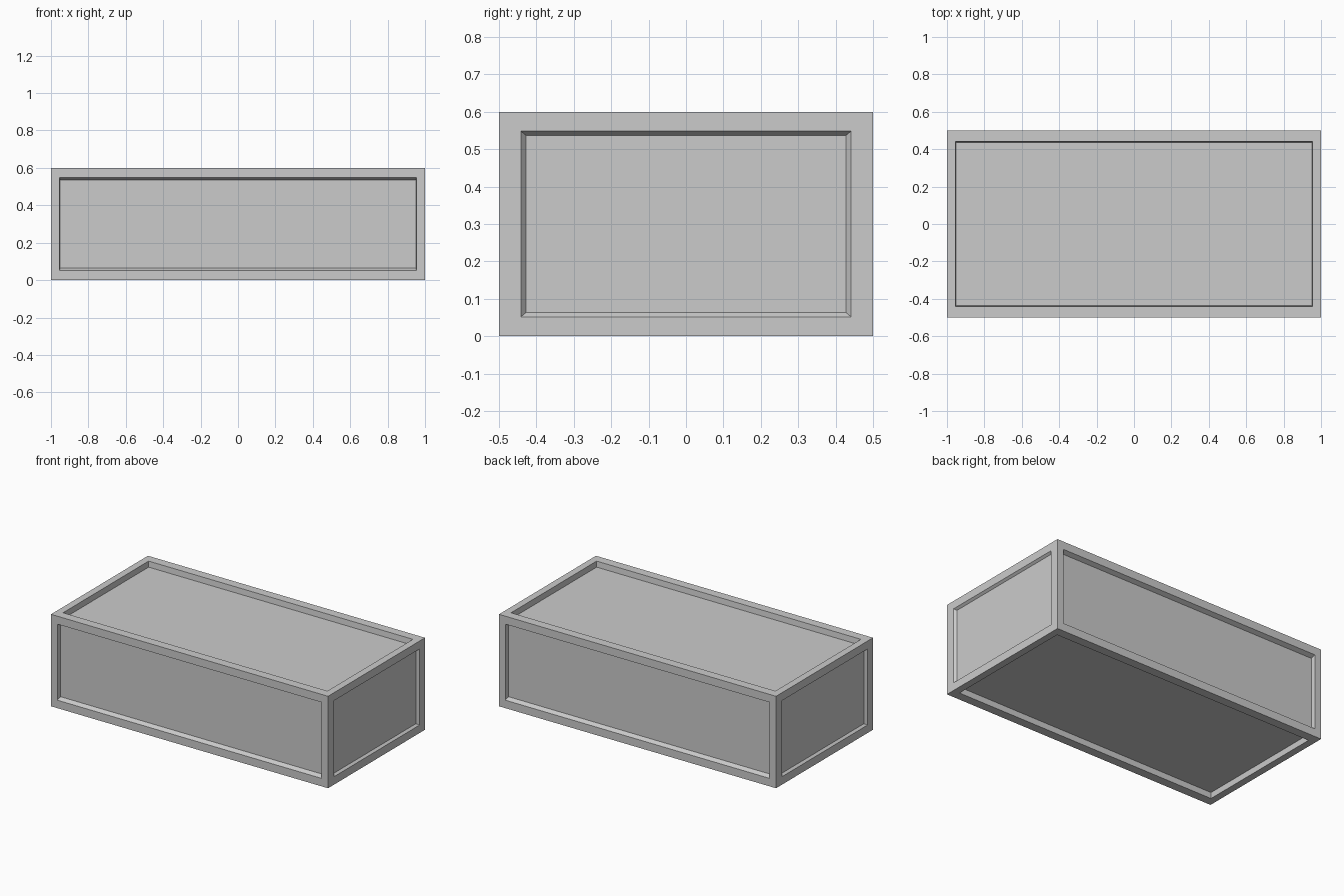
import bpy, bmesh
from mathutils import Vector

if "Cube" in bpy.data.objects:
    bpy.data.objects.remove(bpy.data.objects["Cube"])

HALF = Vector((1.0, 0.5, 0.3))            # half size of the box
FRAME = Vector((0.046, 0.059, 0.052))     # border width along each axis
DEPTH = (0.015, 0.028, 0.037)             # panel recess of the x, y and z faces
TAPER = ((0, 0.013, 0.011),               # narrowing of each recess toward its floor
         (0.003, 0, 0.013),
         (0.003, 0.004, 0))


def sign(v):
    return 1 if v > 0 else -1


def place(face, axis, depth, taper):
    """Put a panel's corners at the frame opening, sunk by depth."""
    for v in face.verts:
        for i in range(3):
            off = depth if i == axis else FRAME[i] + taper[i]
            v.co[i] = sign(v.co[i]) * (HALF[i] - off)


# Box body
bm = bmesh.new()
bmesh.ops.create_cube(bm, size=2)
for v in bm.verts:
    v.co = Vector([v.co[i] * HALF[i] for i in range(3)])
bm.normal_update()

# Recessed panel in every side
for face in list(bm.faces):
    axis = max(range(3), key=lambda i: abs(face.normal[i]))
    bmesh.ops.inset_individual(bm, faces=[face], thickness=0.02)
    place(face, axis, 0, (0, 0, 0))
    bmesh.ops.inset_individual(bm, faces=[face], thickness=0.02)
    place(face, axis, DEPTH[axis], TAPER[axis])

bmesh.ops.recalc_face_normals(bm, faces=bm.faces)
mesh = bpy.data.meshes.new("panelled_box")
bm.to_mesh(mesh)
bm.free()
box = bpy.data.objects.new("panelled_box", mesh)
box.location.z = HALF.z
bpy.context.collection.objects.link(box)
